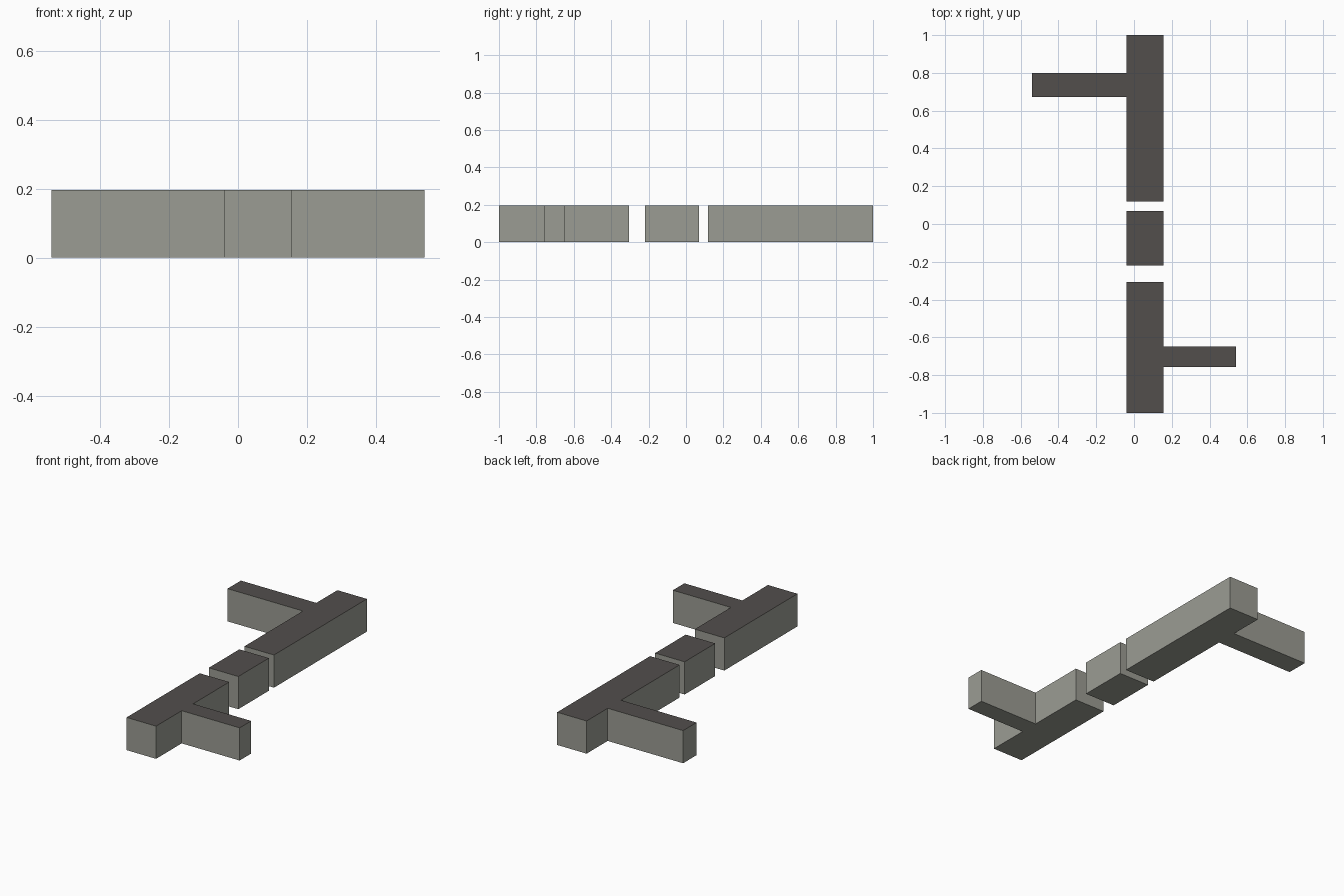
import bpy
import bmesh

if "Cube" in bpy.data.objects:
    bpy.data.objects.remove(bpy.data.objects["Cube"])

HEIGHT = 0.196
X0, X1 = -0.04, 0.156      # faces of the main wall line


def material(name, color):
    m = bpy.data.materials.new(name)
    m.diffuse_color = (*color, 1)
    m.use_nodes = True
    m.node_tree.nodes["Principled BSDF"].inputs["Base Color"].default_value = m.diffuse_color
    return m


stone = material("grey wall", (0.33, 0.335, 0.295))
cap = material("dark brown top", (0.085, 0.077, 0.073))


def wall(name, outline):
    """Extrude a counter-clockwise floor plan; upward faces get the cap colour."""
    bm = bmesh.new()
    base = bm.faces.new([bm.verts.new((x, y, 0)) for x, y in outline])
    ext = bmesh.ops.extrude_face_region(bm, geom=[base], use_keep_orig=True)
    top = [g for g in ext["geom"] if isinstance(g, bmesh.types.BMVert)]
    bmesh.ops.translate(bm, vec=(0, 0, HEIGHT), verts=top)
    bmesh.ops.recalc_face_normals(bm, faces=bm.faces)
    for f in bm.faces:
        f.material_index = 1 if f.normal.z > 0.5 else 0
    mesh = bpy.data.meshes.new(name)
    bm.to_mesh(mesh)
    bm.free()
    mesh.materials.append(stone)
    mesh.materials.append(cap)
    obj = bpy.data.objects.new(name, mesh)
    bpy.context.collection.objects.link(obj)


# Rear wall with a branch to the left
wall("rear_wall", [(X0, 0.118), (X1, 0.118), (X1, 1), (X0, 1),
                   (X0, 0.80), (-0.541, 0.80), (-0.541, 0.673), (X0, 0.673)])

# Short free-standing wall in the middle
wall("middle_wall", [(X0, -0.22), (X1, -0.22), (X1, 0.07), (X0, 0.07)])

# Front wall with a branch to the right
wall("front_wall", [(X0, -1), (X1, -1), (X1, -0.757), (0.541, -0.757),
                    (0.541, -0.648), (X1, -0.648), (X1, -0.306), (X0, -0.306)])
